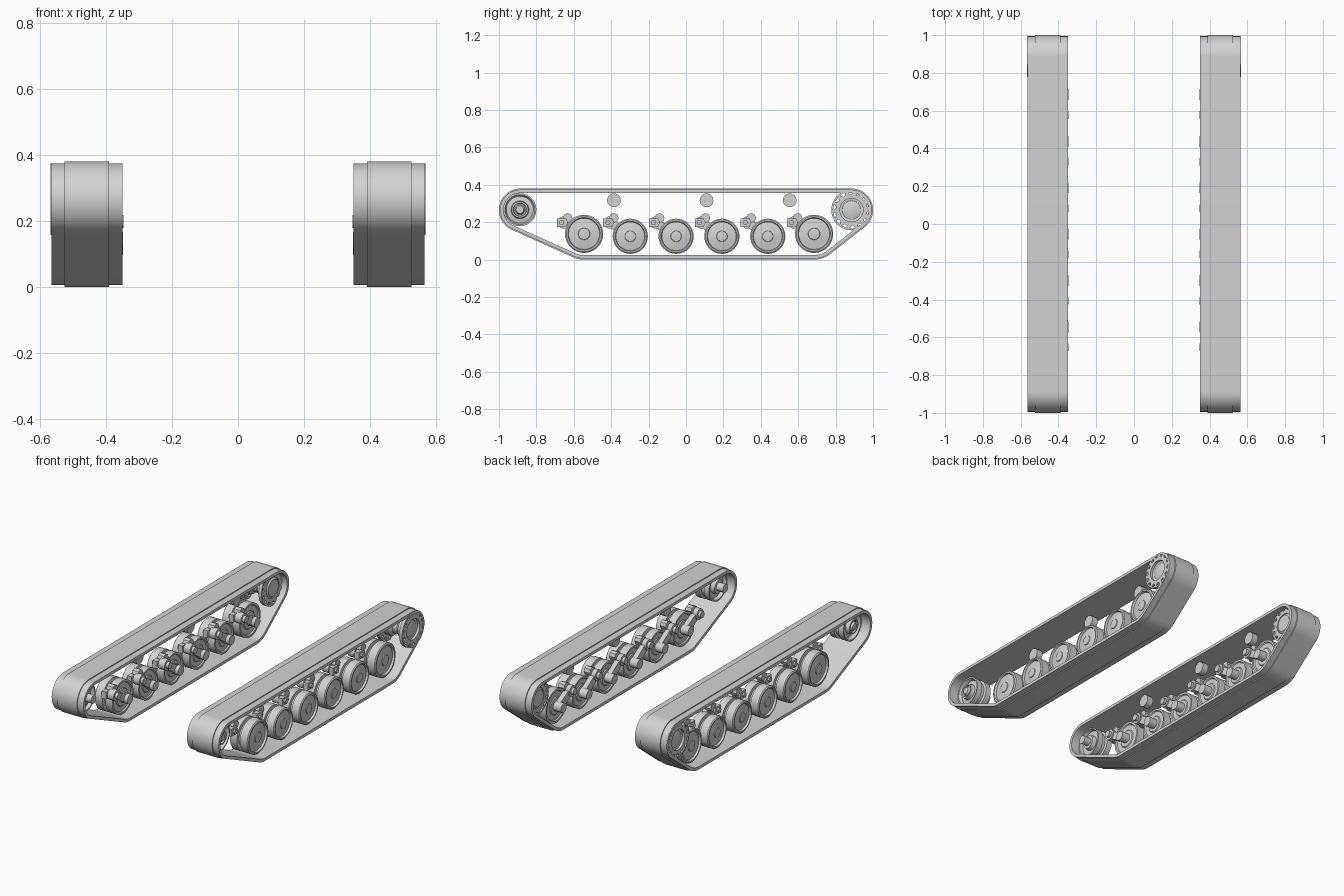
import bpy, bmesh, math
from mathutils import Vector, Matrix

cube = bpy.data.objects.get("Cube")
if cube:
    bpy.data.objects.remove(cube)

grey = bpy.data.materials.new("plain grey")
grey.use_nodes = True
grey.diffuse_color = (0.65, 0.65, 0.65, 1)
grey.node_tree.nodes["Principled BSDF"].inputs["Base Color"].default_value = (0.65, 0.65, 0.65, 1)


def finish(name, bm):
    """Turn the left-hand part into an object mirrored to the right."""
    bmesh.ops.remove_doubles(bm, verts=bm.verts[:], dist=0.00005)
    bmesh.ops.recalc_face_normals(bm, faces=bm.faces[:])
    mesh = bpy.data.meshes.new(name)
    bm.to_mesh(mesh)
    bm.free()
    mesh.materials.append(grey)
    obj = bpy.data.objects.new(name, mesh)
    bpy.context.collection.objects.link(obj)
    obj.modifiers.new("mirror", 'MIRROR').use_axis[0] = True
    bpy.ops.object.select_all(action='DESELECT')
    obj.select_set(True)
    bpy.context.view_layer.objects.active = obj
    bpy.ops.object.shade_smooth_by_angle(angle=math.radians(35))


def skin(bm, rings, close_profile):
    """Bridge a closed series of rings of points."""
    rows = [[bm.verts.new(p) for p in ring] for ring in rings]
    n = len(rows[0])
    for a, b in zip(rows, rows[1:] + rows[:1]):
        for i in range(n if close_profile else n - 1):
            j = (i + 1) % n
            bm.faces.new((a[i], a[j], b[j], b[i]))


def lathe(bm, profile, y, z, steps=40, closed=False, tooth=0):
    """Spin an (x, radius) profile round an axle; tooth notches the rim."""
    rim = max(r for x, r in profile)
    rings = []
    for s in range(steps):
        a = math.tau * s / steps
        ring = []
        for x, r in profile:
            if r == rim and s % 4 > 1:
                r -= tooth
            ring.append((x, y + r * math.cos(a), z + r * math.sin(a)))
        rings.append(ring)
    skin(bm, rings, closed)


def rod(bm, x0, x1, r, y, z, steps=16):
    lathe(bm, [(x0, 0), (x0, r), (x1, r), (x1, 0)], y, z, steps)


def box(bm, centre, size, tilt=0):
    m = Matrix.Translation(centre) @ Matrix.Rotation(tilt, 4, 'X') @ Matrix.Diagonal((*size, 1))
    bmesh.ops.create_cube(bm, size=1, matrix=m)


# Track belt: a band wrapped round the wheels, with a raised middle strip
supports = [(-.885, .265, .109), (.885, .265, .109), (-.545, .14, .134),
            (.685, .14, .134), (-.5, .32, .056), (.7, .32, .056)]
section = [(.35, -.018), (.35, 0), (.39, 0), (.39, .006),
           (.525, .006), (.525, 0), (.565, 0), (.565, -.018)]
rings = []
for s in range(180):
    a = math.tau * (s + .5) / 180
    n = Vector((math.cos(a), math.sin(a)))
    y, z, r = max(supports, key=lambda c: c[0] * n.x + c[1] * n.y + c[2])
    rings.append([(x, y + (r + d) * n.x, z + (r + d) * n.y) for x, d in section])
bm = bmesh.new()
skin(bm, rings, True)
finish("track_belt", bm)

# Road wheels: twin rims, shallow dish and low hub cap (radius 1 marks the rim)
wheel_profile = [(.4, 0), (.4, .05), (.405, .055), (.405, .085), (.398, .09),
                 (.398, 1), (.445, 1), (.445, .08), (.465, .08), (.465, 1),
                 (.515, 1), (.52, .095), (.52, .087), (.508, .083), (.516, .032),
                 (.52, .03), (.524, 0)]
wheel_spots = [(-.545, .138, .102), (-.298, .125, .094), (-.053, .125, .094),
               (.192, .125, .094), (.437, .125, .094), (.685, .138, .102)]
bm = bmesh.new()
for y, z, radius in wheel_spots:
    scale = radius / .102
    lathe(bm, [(x, radius if r == 1 else r * scale) for x, r in wheel_profile], y, z)
finish("road_wheels", bm)

# Swing arms: inner axle, sloping arm, pivot and bracket
bm = bmesh.new()
for y, z, radius in wheel_spots:
    py, pz = y - .108, .198
    rod(bm, .348, .41, .029, y, z, 20)
    box(bm, (.385, (y + py) / 2, (z + pz) / 2),
        (.03, math.hypot(py - y, pz - z), .045), math.atan2(z - pz, y - py))
    rod(bm, .362, .405, .033, py, pz, 20)
    rod(bm, .346, .44, .02, py, pz)
    box(bm, (.425, py - .012, pz), (.03, .05, .045))
    rod(bm, .39, .43, .026, py + .02, pz + .025, 8)
    rod(bm, .44, .452, .014, py - .012, pz, 8)
finish("swing_arms", bm)

# Return rollers: thin discs near the inner edge
bm = bmesh.new()
for y in (-.385, .11, .555):
    rod(bm, .395, .435, .037, y, .317, 14)
finish("return_rollers", bm)

# Front idler: narrow dished wheel with a stepped hub
bm = bmesh.new()
lathe(bm, [(.4, 0), (.4, .04), (.425, .045), (.425, .075), (.405, .08), (.405, .088),
           (.44, .088), (.445, .075), (.465, .075), (.47, .088), (.505, .088),
           (.505, .08), (.485, .072), (.49, .048), (.515, .044), (.515, .036),
           (.505, .033), (.505, .027), (.52, .02), (.522, 0)], -.888, .267)
rod(bm, .355, .4, .025, -.888, .267)
finish("front_idler", bm)

# Rear sprocket: toothed rings inside thin outer hoops, on a central drum
bm = bmesh.new()
for x0, x1 in ((.385, .405), (.547, .567)):
    lathe(bm, [(x0, .062), (x0, .1), (x1, .1), (x1, .062)], .885, .265, 56, True, .016)
    lathe(bm, [(x0, .098), (x0, .108), (x1, .108), (x1, .098)], .885, .265, 56, True)
lathe(bm, [(.38, 0), (.38, .05), (.395, .068), (.44, .068), (.46, .05), (.49, .05),
           (.51, .068), (.552, .068), (.552, .055), (.55, .05), (.556, .03),
           (.557, 0)], .885, .265)
finish("rear_sprocket", bm)
